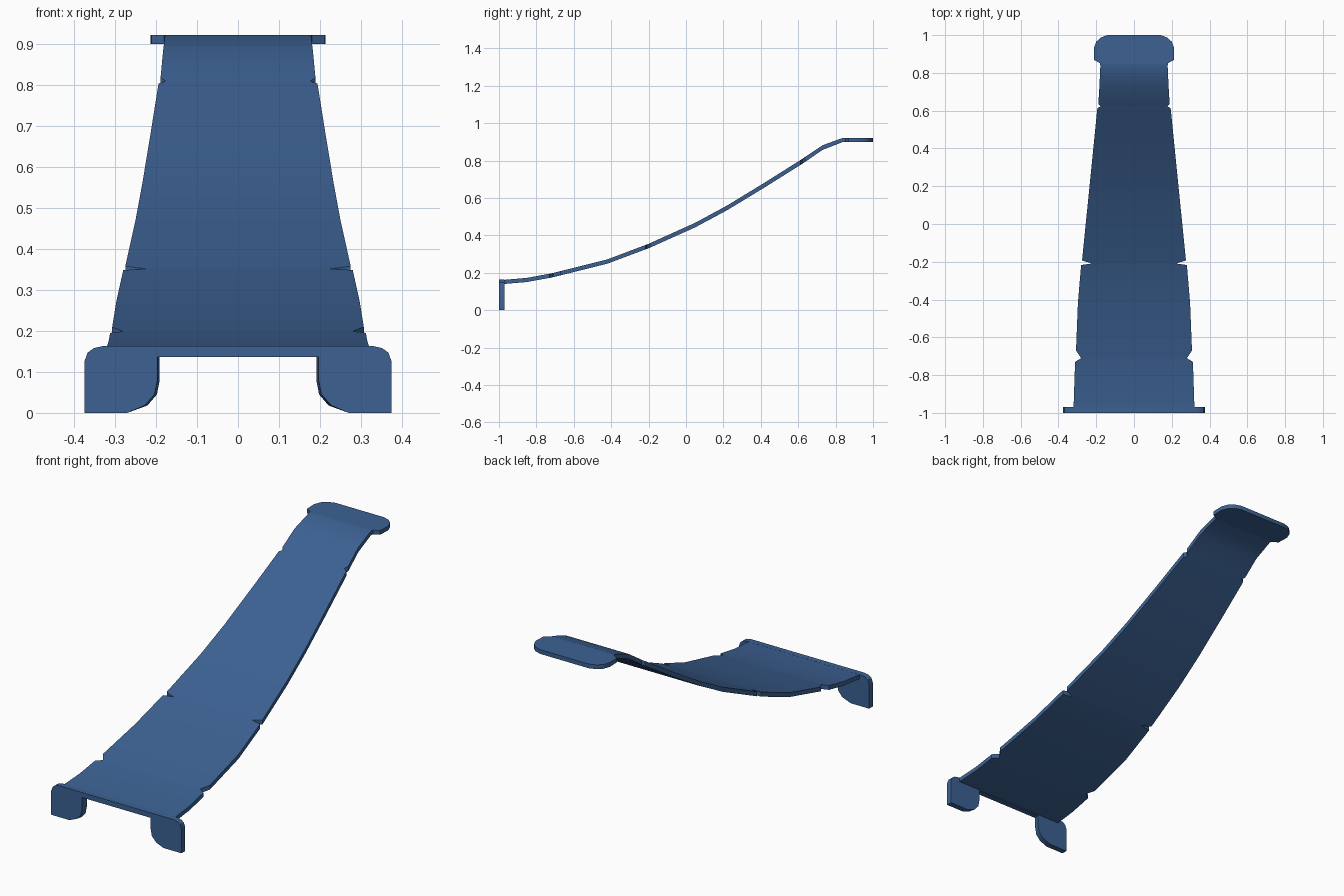
import bpy, bmesh, math

cube = bpy.data.objects.get("Cube")
if cube:
    bpy.data.objects.remove(cube, do_unlink=True)

blue = bpy.data.materials.new("slate blue")
blue.use_nodes = True
COLOUR = (0.045, 0.12, 0.29, 1)
blue.diffuse_color = COLOUR
blue.node_tree.nodes["Principled BSDF"].inputs["Base Color"].default_value = COLOUR

THICK = 0.022


def finish(name, bm):
    """Turn a bmesh into a shaded, coloured object."""
    bmesh.ops.recalc_face_normals(bm, faces=bm.faces)
    mesh = bpy.data.meshes.new(name)
    bm.to_mesh(mesh)
    bm.free()
    mesh.materials.append(blue)
    obj = bpy.data.objects.new(name, mesh)
    bpy.context.collection.objects.link(obj)
    bpy.ops.object.select_all(action='DESELECT')
    obj.select_set(True)
    bpy.context.view_layer.objects.active = obj
    bpy.ops.object.shade_smooth_by_angle(angle=math.radians(30))


def interpolate(points, t):
    for (a, u), (b, v) in zip(points, points[1:]):
        if t <= b:
            return u + (v - u) * (t - a) / (b - a)
    return points[-1][1]


# Side curve of the upper surface (y, z)
curve = [(-1, .16), (-.85, .173), (-.72, .197), (-.42, .272), (-.2, .355),
         (.05, .468), (.22, .56), (.42, .682), (.62, .808), (.73, .882),
         (.84, .922), (1, .922)]

# Half width along the slope, with edge notches and a rounded top landing (y, x)
outline = [(-.97, .32), (-.73, .312), (-.71, .28), (-.67, .307), (-.42, .297),
           (-.217, .28), (-.209, .224), (-.193, .275), (.613, .194),
           (.623, .176), (.635, .189), (.73, .183), (.84, .178), (.852, .181),
           (.868, .211), (.93, .213), (.965, .2), (.988, .175), (1, .14)]

# Sloping deck: one rectangular section at every curve and outline station
bm = bmesh.new()
stations = {y for y, x in outline} | {y for y, z in curve[1:]}
sections = []
for y in sorted(stations):
    x, z = interpolate(outline, y), interpolate(curve, y)
    slope = (interpolate(curve, y + .02) - interpolate(curve, y - .02)) / .04
    if y > .83:
        slope = 0
    drop = THICK * math.sqrt(1 + slope * slope)
    sections.append([bm.verts.new(p) for p in
                     ((-x, y, z), (x, y, z), (x, y, z - drop), (-x, y, z - drop))])
for a, b in zip(sections, sections[1:]):
    for i in range(4):
        j = (i + 1) % 4
        bm.faces.new((a[i], a[j], b[j], b[i]))
bm.faces.new(sections[0])
bm.faces.new(sections[-1])
finish("sloping_deck", bm)

# Front bracket: mirrored outline of crossbar and two rounded feet
outer = [(.33, .163), (.352, .158), (.367, .147), (.375, .125), (.375, 0)]
inner = [(.27, 0), (.228, .018), (.204, .045), (.197, .08), (.197, .137)]
half = outer + inner
profile = half + [(-x, z) for x, z in reversed(half)]
bm = bmesh.new()
front, back = [], []
for x, z in profile:
    taper = .97 if abs(x) < .25 else 1
    front.append(bm.verts.new((x, -1, z)))
    back.append(bm.verts.new((x * taper, -.97, z)))
bm.faces.new(front)
bm.faces.new(back)
for i in range(len(profile)):
    j = (i + 1) % len(profile)
    bm.faces.new((front[i], front[j], back[j], back[i]))
finish("front_bracket", bm)
